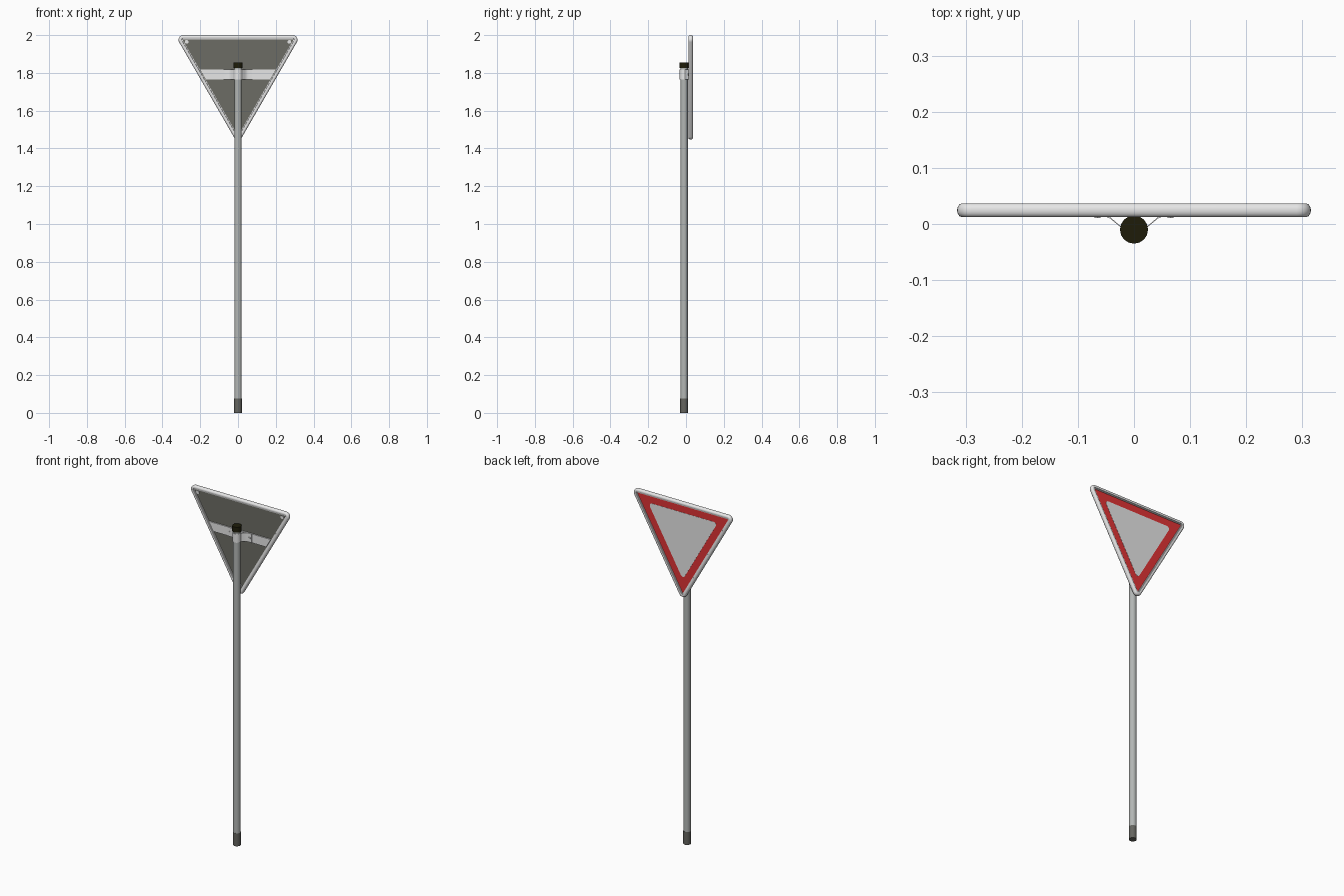
import bpy, bmesh, math
from mathutils import Matrix

if "Cube" in bpy.data.objects:
    bpy.data.objects.remove(bpy.data.objects["Cube"])

def mat(name, r, g, b):
    m = bpy.data.materials.new(name)
    m.diffuse_color = (r, g, b, 1)
    m.use_nodes = True
    m.node_tree.nodes["Principled BSDF"].inputs["Base Color"].default_value = m.diffuse_color
    return m

POLE = mat("galvanised grey", .45, .47, .46)
METAL = mat("light metal", .85, .85, .85)
BACK = mat("dark grey back", .15, .15, .13)
BASE = mat("base grey", .13, .13, .115)
CAP = mat("black olive plastic", .013, .012, .003)
RED = mat("sign red", .75, .034, .036)
WHITE = mat("sign white", .86, .86, .86)

CZ = 1.8076      # height of the triangle centroid
PY = -0.010      # pole axis

def finish(name, bm, mats, smooth=True):
    bmesh.ops.recalc_face_normals(bm, faces=bm.faces)
    me = bpy.data.meshes.new(name)
    bm.to_mesh(me)
    bm.free()
    ob = bpy.data.objects.new(name, me)
    bpy.context.collection.objects.link(ob)
    for m in mats:
        me.materials.append(m)
    if smooth:
        bpy.ops.object.select_all(action='DESELECT')
        ob.select_set(True)
        bpy.context.view_layer.objects.active = ob
        bpy.ops.object.shade_smooth_by_angle(angle=math.radians(40))
    return ob

def rounded_triangle(circum, r, n=8):
    """Point-down triangle outline in x, z with corner radius r."""
    pts = []
    for k in range(3):
        a = math.radians(-90 + 120 * k)
        cx, cz = circum * math.cos(a), CZ + circum * math.sin(a)
        for i in range(n + 1):
            t = a + math.radians(-60 + 120 * i / n)
            pts.append((cx + r * math.cos(t), cz + r * math.sin(t)))
    return pts

def loft(bm, loops, closed):
    rings = [[bm.verts.new(p) for p in lp] for lp in loops]
    n = len(rings[0])
    for k in range(len(rings) if closed else len(rings) - 1):
        a, b = rings[k], rings[(k + 1) % len(rings)]
        for i in range(n):
            j = (i + 1) % n
            bm.faces.new((a[i], a[j], b[j], b[i]))
    if not closed:
        bm.faces.new(rings[0])
        bm.faces.new(rings[-1])

def prism_y(name, pts, y0, y1, mats, smooth=False):
    bm = bmesh.new()
    loft(bm, [[(x, y, z) for x, z in pts] for y in (y0, y1)], False)
    return finish(name, bm, mats, smooth)

def cylinder(name, r, z0, z1, m, seg=24):
    bm = bmesh.new()
    loft(bm, [[(r * math.cos(2 * math.pi * i / seg), PY + r * math.sin(2 * math.pi * i / seg), z)
               for i in range(seg)] for z in (z0, z1)], False)
    return finish(name, bm, [m])

def stud(name, x, z, y0, y1, r, m, seg=12):
    bm = bmesh.new()
    bmesh.ops.create_cone(bm, cap_ends=True, segments=seg, radius1=r, radius2=r, depth=y1 - y0,
                          matrix=Matrix.Translation((x, (y0 + y1) / 2, z)) @ Matrix.Rotation(math.pi / 2, 4, 'X'))
    return finish(name, bm, [m])

# pole, base sleeve and end cap
cylinder("base_sleeve", .0205, 0, .075, BASE)
cylinder("pole", .0198, .07, 1.83, POLE)
cylinder("pole_cap", .025, 1.825, 1.856, CAP, 16)

# frame: rounded tube section swept round the triangle
CIRC = .3349
half = [(.003, .0215), (.003, .017), (.007, .0165), (.008, .0135), (.011, .0122), (.017, .0122),
        (.021, .0140), (.0240, .018), (.025, .0225)]
prof = half + [(d, .049 - y) for d, y in reversed(half)]
bm = bmesh.new()
loft(bm, [[(x, y, z) for x, z in rounded_triangle(CIRC, d)] for d, y in prof], True)
finish("sign_frame", bm, [METAL])

# panel: dark back, red front
panel = prism_y("sign_panel", rounded_triangle(CIRC, .006), .022, .028, [BACK, RED])
for f in panel.data.polygons:
    f.material_index = 1 if f.normal.y > .5 else 0
prism_y("white_triangle", rounded_triangle(.2286, .015), .0275, .029, [WHITE])

# corner fixings on the back
for k in range(3):
    a = math.radians(-90 + 120 * k)
    x, z = .314 * math.cos(a), CZ + .314 * math.sin(a)
    stud("corner_rivet_%d" % k, x, z, .0165, .0225, .010, METAL)

# cross rail, ends cut along the frame sides
def edge(z):
    return (z - (CZ - CIRC)) / math.sqrt(3)

Z0, Z1 = 1.766, 1.817
prism_y("cross_rail", [(-edge(Z0), Z0), (edge(Z0), Z0), (edge(Z1), Z1), (-edge(Z1), Z1)],
        .0155, .0225, [METAL])

# clamp strap wrapped round the pole with flared wings
def strap(t):
    r = .0215 + t
    right = [(.078, .016 - t), (.052, .016 - t), (.042, .012 - t), (.033 + t * .5, .004 - t * .5)]
    arc = [(r * math.cos(math.radians(a)), PY + r * math.sin(math.radians(a)))
           for a in range(10, -191, -20)]
    return right + arc + [(-x, y) for x, y in reversed(right)]

bm = bmesh.new()
loft(bm, [[(a[0], a[1], Z0), (a[0], a[1], Z1), (b[0], b[1], Z1), (b[0], b[1], Z0)]
          for a, b in zip(strap(0), strap(.0025))], False)
finish("clamp_strap", bm, [METAL])

# clamp bolts
for s in (-1, 1):
    stud("clamp_bolt", s * .065, (Z0 + Z1) / 2, .0105, .0155, .006, METAL, 6)
